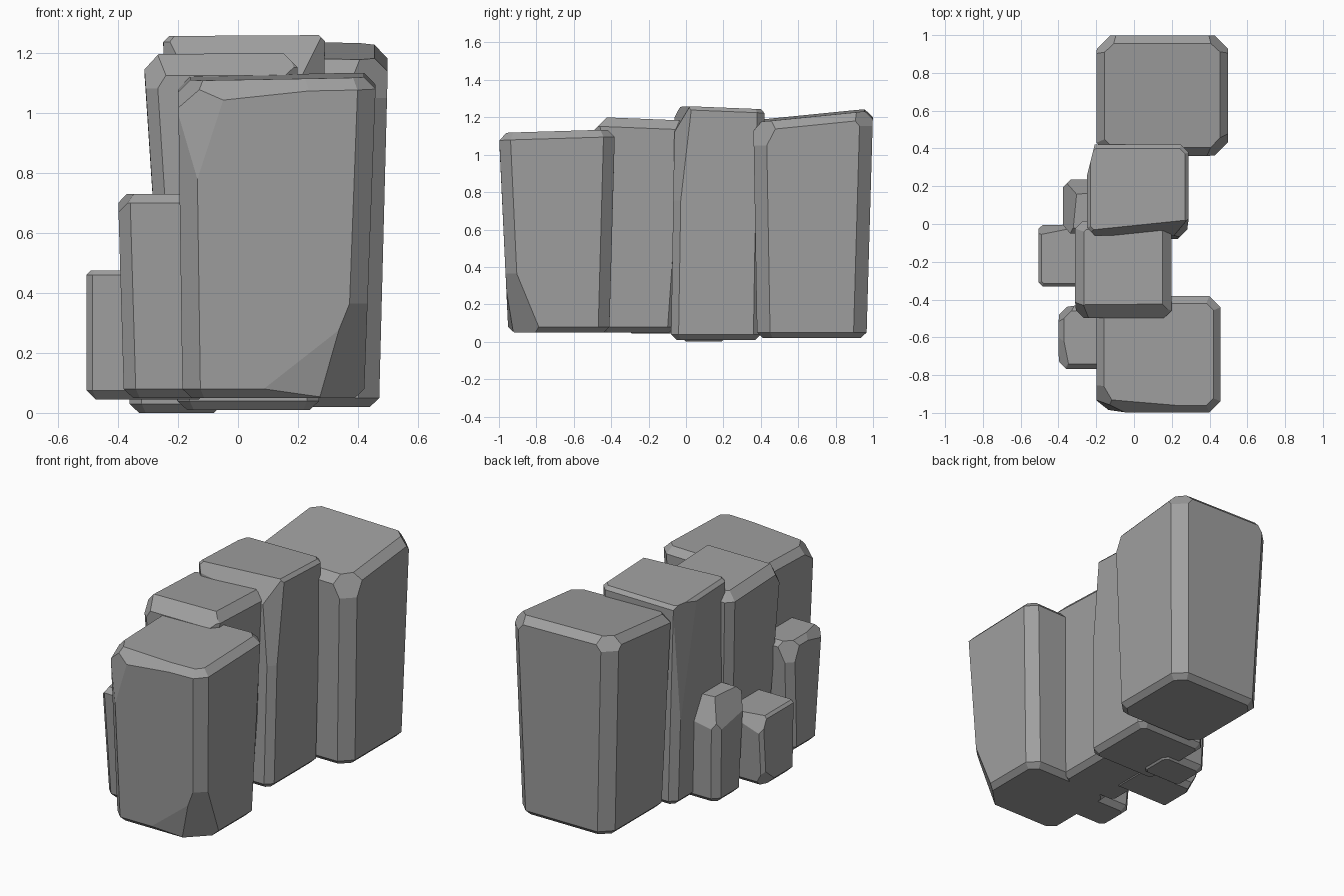
import bpy
import bmesh
from mathutils import Vector

default = bpy.data.objects.get("Cube")
if default:
    bpy.data.objects.remove(default, do_unlink=True)

stone = bpy.data.materials.new("grey stone")
stone.use_nodes = True
GREY = (0.35, 0.35, 0.35, 1)
stone.diffuse_color = GREY
stone.node_tree.nodes["Principled BSDF"].inputs["Base Color"].default_value = GREY


def rim(bm, side):
    """Edges around the cap that faces most up (1) or down (-1)."""
    bm.normal_update()
    cap = max(bm.faces, key=lambda f: f.normal.z * side)
    return list(cap.edges)


def bevel(bm, edges, width):
    bmesh.ops.bevel(bm, geom=edges, offset=width, segments=1,
                    affect='EDGES', clamp_overlap=True)


def chip(bm, direction, depth):
    """Slice a flat flake off the side that faces the direction."""
    n = Vector(direction).normalized()
    reach = max(v.co.dot(n) for v in bm.verts) - depth
    geom = bm.verts[:] + bm.edges[:] + bm.faces[:]
    cut = bmesh.ops.bisect_plane(bm, geom=geom, plane_co=n * reach, plane_no=n,
                                 clear_outer=True)
    rim_edges = [e for e in cut["geom_cut"] if isinstance(e, bmesh.types.BMEdge)]
    bmesh.ops.holes_fill(bm, edges=rim_edges, sides=0)


def rock(name, base, top, low, high, tilt=(0, 0), corner=0.06, lip=0.05,
         foot=0.03, chips=()):
    """Tapered block from two rectangles (x0, x1, y0, y1), bevelled and chipped."""
    bm = bmesh.new()
    rings = []
    for (x0, x1, y0, y1), z, slope in ((base, low, (0, 0)), (top, high, tilt)):
        cx, cy = (x0 + x1) / 2, (y0 + y1) / 2
        rings.append([bm.verts.new((x, y, z + slope[0] * (x - cx) + slope[1] * (y - cy)))
                      for x, y in ((x0, y0), (x1, y0), (x1, y1), (x0, y1))])
    lower, upper = rings
    bm.faces.new(lower[::-1])
    bm.faces.new(upper)
    for i in range(4):
        j = (i + 1) % 4
        bm.faces.new((lower[i], lower[j], upper[j], upper[i]))
    bevel(bm, [bm.edges.get((a, b)) for a, b in zip(lower, upper)], corner)
    bevel(bm, rim(bm, 1), lip)
    bevel(bm, rim(bm, -1), foot)
    for direction, depth in chips:
        chip(bm, direction, depth)
    bmesh.ops.recalc_face_normals(bm, faces=bm.faces)
    mesh = bpy.data.meshes.new(name)
    bm.to_mesh(mesh)
    bm.free()
    mesh.materials.append(stone)
    bpy.context.collection.objects.link(bpy.data.objects.new(name, mesh))


# Row of four tall boulders, front to back
rock("front_boulder", (-.185, .42, -.95, -.41), (-.2, .46, -1, -.38), .05, 1.12,
     tilt=(.02, .03), corner=.06, lip=.04,
     chips=[((1, -1, -.45), .07), ((-.45, -1, .1), .04), ((.12, -1, -.2), .02),
            ((-1, -.6, .9), .03), ((-.1, -1, .9), .02)])
rock("front_middle_boulder", (-.24, .17, -.47, -.06), (-.315, .2, -.5, .02), .05, 1.19,
     tilt=(.01, -.04), corner=.04,
     chips=[((.8, 1, .1), .03), ((-1, -1, .6), .03), ((0, -1, 1), .02)])
rock("back_middle_boulder", (-.2, .27, -.08, .4), (-.25, .29, -.06, .42), .01, 1.25,
     tilt=(.01, -.04), corner=.04, lip=.02,
     chips=[((.1, -1, .55), .06), ((-1, .25, 0), .03), ((1, -1, .1), .03)])
rock("back_boulder", (-.15, .47, .38, .965), (-.2, .5, .36, 1), .02, 1.21,
     tilt=(-.02, .1), corner=.07, lip=.045,
     chips=[((1, -1, .5), .03), ((1, 1, .8), .02), ((-1, 1, .8), .02)])

# Three small stones leaning on the right side
rock("front_small_stone", (-.38, .05, -.73, -.48), (-.4, .05, -.77, -.43), .05, .73,
     corner=.04, lip=.03,
     chips=[((-1, 1, .4), .03), ((-1, -.2, .8), .02)])
rock("middle_small_stone", (-.505, -.1, -.32, -.03), (-.505, -.1, -.33, 0), .045, .475,
     corner=.02, lip=.015,
     chips=[((-.2, 1, .5), .04), ((-1, .5, -.6), .03)])
rock("back_small_stone", (-.36, -.05, -.03, .22), (-.38, -.05, -.05, .24), .0, .62,
     corner=.04, lip=.03,
     chips=[((-1, .1, .45), .06), ((-.1, 1, .5), .06)])
